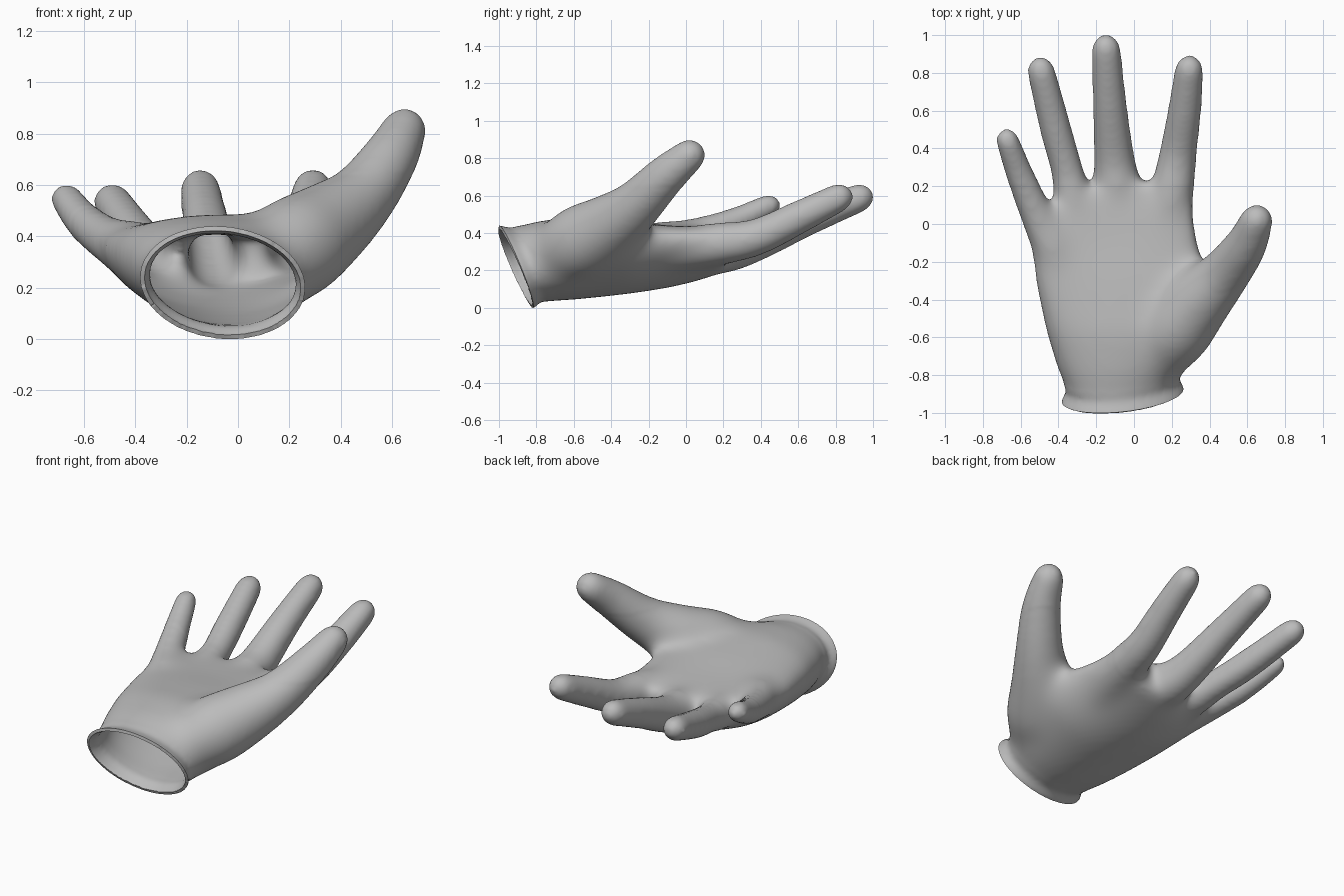
import bpy, bmesh, math
from mathutils import Vector

if "Cube" in bpy.data.objects:
    bpy.data.objects.remove(bpy.data.objects["Cube"])

bm = bmesh.new()


def skin(rings):
    """Closed skin over a list of rings of points."""
    loops = [[bm.verts.new(p) for p in ring] for ring in rings]
    n = len(loops[0])
    for a, b in zip(loops, loops[1:]):
        for i in range(n):
            j = (i + 1) % n
            bm.faces.new((a[i], a[j], b[j], b[i]))
    bm.faces.new(loops[0][::-1])
    bm.faces.new(loops[-1])


def spline(rows, steps=8):
    """Catmull-Rom interpolation of rows of numbers."""
    rows = [Vector(r) for r in rows]
    pts = [rows[0] * 2 - rows[1]] + rows + [rows[-1] * 2 - rows[-2]]
    out = []
    for i in range(1, len(pts) - 2):
        p0, p1, p2, p3 = pts[i - 1:i + 3]
        for s in range(steps):
            t = s / steps
            out.append(0.5 * (2 * p1 + (p2 - p0) * t
                              + (2 * p0 - 5 * p1 + 4 * p2 - p3) * t * t
                              + (3 * p1 - p0 - 3 * p2 + p3) * t ** 3))
    return out + [rows[-1]]


def finger(path, sides=24):
    """Round tube through (x, y, z, radius) with a domed tip."""
    pts = spline(path)
    centres = [Vector(p[:3]) for p in pts]
    radii = [p[3] + 0.008 for p in pts]
    tip, r = centres[-1], radii[-1]
    d = (centres[-1] - centres[-2]).normalized()
    for k in range(1, 8):
        a = k / 8 * math.pi / 2
        centres.append(tip + d * r * 1.1 * math.sin(a))
        radii.append(r * math.cos(a))
    rings = []
    for i, c in enumerate(centres):
        t = (centres[min(i + 1, len(centres) - 1)] - centres[max(i - 1, 0)]).normalized()
        u = t.cross(Vector((1, 0, 0))).normalized()
        v = t.cross(u)
        rings.append([c + radii[i] * (math.cos(w) * u + math.sin(w) * v)
                      for w in (2 * math.pi * s / sides for s in range(sides))])
    skin(rings)


def palm_ring(y, x0, x1, z0, z1, lean, yaw, cup, roll, n=64):
    """Oval cross-section, leaned back and cupped upward at its sides."""
    xc, zc, a, b = (x0 + x1) / 2, (z0 + z1) / 2, (x1 - x0) / 2, (z1 - z0) / 2
    ring = []
    for i in range(n):
        c, s = math.cos(2 * math.pi * i / n), math.sin(2 * math.pi * i / n)
        dx = a * c
        dz = b * s + cup * c * c + roll * c
        ring.append((xc + dx, y - lean * dz + yaw * dx, zc + dz))
    return ring


# Palm, wrist and flared cuff: y, x range, z range, lean, yaw, cup, roll
palm = [
    (-1.00, -.390, .270, -.008, .445, .395, .08, 0, -.02),
    (-.905, -.385, .265, -.003, .440, .395, .08, 0, -.02),
    (-.885, -.372, .252, .014, .432, .395, .08, 0, -.02),
    (-.855, -.358, .240, .034, .426, .395, .08, 0, -.02),
    (-.81, -.375, .255, .035, .440, .36, .07, .01, -.02),
    (-.73, -.415, .305, .035, .465, .28, .05, .02, -.01),
    (-.55, -.475, .365, .048, .490, .12, 0, .05, 0),
    (-.30, -.530, .400, .073, .465, 0, 0, .08, 0),
    (-.10, -.550, .345, .103, .438, 0, 0, .10, 0),
    (.06, -.490, .320, .140, .425, 0, 0, .095, 0),
    (.16, -.380, .310, .175, .415, 0, 0, .07, 0),
    (.22, -.120, .270, .210, .410, 0, 0, .02, 0),
]
skin([palm_ring(*row) for row in palm])

# Thumb and four fingers, from inside the palm to the tip
finger([(.06, -.775, .25, .135), (.20, -.58, .34, .195), (.322, -.43, .42, .178),
        (.475, -.27, .54, .135), (.59, -.115, .70, .107), (.646, .012, .81, .086)])
finger([(.13, -.18, .285, .11), (.17, .00, .315, .113), (.202, .17, .342, .110),
        (.233, .37, .375, .095), (.268, .60, .482, .085), (.292, .815, .588, .074)])
finger([(-.05, -.18, .26, .10), (-.085, .17, .305, .120), (-.105, .35, .345, .103),
        (-.13, .65, .475, .086), (-.147, .925, .587, .074)])
finger([(-.22, -.18, .28, .10), (-.315, .11, .33, .10), (-.353, .28, .362, .081),
        (-.414, .50, .425, .08), (-.492, .81, .535, .071)])
finger([(-.33, -.42, .28, .11), (-.415, -.15, .345, .112), (-.503, .02, .385, .091),
        (-.60, .25, .458, .071), (-.67, .443, .546, .06)])

scene = bpy.context.scene
bmesh.ops.recalc_face_normals(bm, faces=bm.faces)
mesh = bpy.data.meshes.new("glove_blank")
bm.to_mesh(mesh)
bm.free()
blank = bpy.data.objects.new("glove_blank", mesh)
scene.collection.objects.link(blank)


def baked(obj):
    bpy.context.view_layer.update()
    deps = bpy.context.evaluated_depsgraph_get()
    return bpy.data.meshes.new_from_object(obj.evaluated_get(deps))


# Fuse everything into one skin
fuse = blank.modifiers.new("fuse", 'REMESH')
fuse.mode = 'VOXEL'
fuse.voxel_size = 0.015
skin_mesh = baked(blank)
blank.modifiers.clear()

bm = bmesh.new()
bm.from_mesh(skin_mesh)

# Keep only the outer skin, dropping any enclosed scraps
start = max(bm.verts, key=lambda v: v.co.y)
outer, todo = {start}, [start]
while todo:
    for e in todo.pop().link_edges:
        for v in e.verts:
            if v not in outer:
                outer.add(v)
                todo.append(v)
bmesh.ops.delete(bm, geom=[v for v in bm.verts if v not in outer], context='VERTS')

# Soften the webs and palm, keep the cuff flare crisp, cut the cuff open
rim_centre = Vector((-.06, -.908, .22))
rim_normal = Vector((.08, -1, -.395)).normalized()


def soften(verts, times):
    for _ in range(times):
        bmesh.ops.smooth_vert(bm, verts=verts, factor=0.5,
                              use_axis_x=True, use_axis_y=True, use_axis_z=True)


soften(bm.verts[:], 3)
soften([v for v in bm.verts if (v.co - rim_centre).dot(rim_normal) < -.08], 28)
# Extra softening where thumb, finger roots and palm blend, fading out gradually
for limit in (.05, .10, .15, .20):
    soften([v for v in bm.verts if (v.co - rim_centre).dot(rim_normal) < -.10
            and v.co.y < limit and v.co.z < .45 + limit], 9)
bmesh.ops.bisect_plane(bm, geom=bm.verts[:] + bm.edges[:] + bm.faces[:],
                       plane_co=rim_centre, plane_no=rim_normal, clear_outer=True)
bm.to_mesh(skin_mesh)
bm.free()

# Give the glove a thin wall
blank.data = skin_mesh
wall = blank.modifiers.new("wall", 'SOLIDIFY')
wall.thickness = 0.018
wall.offset = -1
glove_mesh = baked(blank)
bpy.data.objects.remove(blank)

glove = bpy.data.objects.new("glove", glove_mesh)
scene.collection.objects.link(glove)
grey = bpy.data.materials.new("grey_rubber")
grey.diffuse_color = (.5, .5, .5, 1)
grey.use_nodes = True
grey.node_tree.nodes["Principled BSDF"].inputs["Base Color"].default_value = grey.diffuse_color
glove_mesh.materials.clear()
glove_mesh.materials.append(grey)
for o in bpy.context.selected_objects:
    o.select_set(False)
glove.select_set(True)
bpy.context.view_layer.objects.active = glove
bpy.ops.object.shade_smooth_by_angle(angle=math.radians(50))
